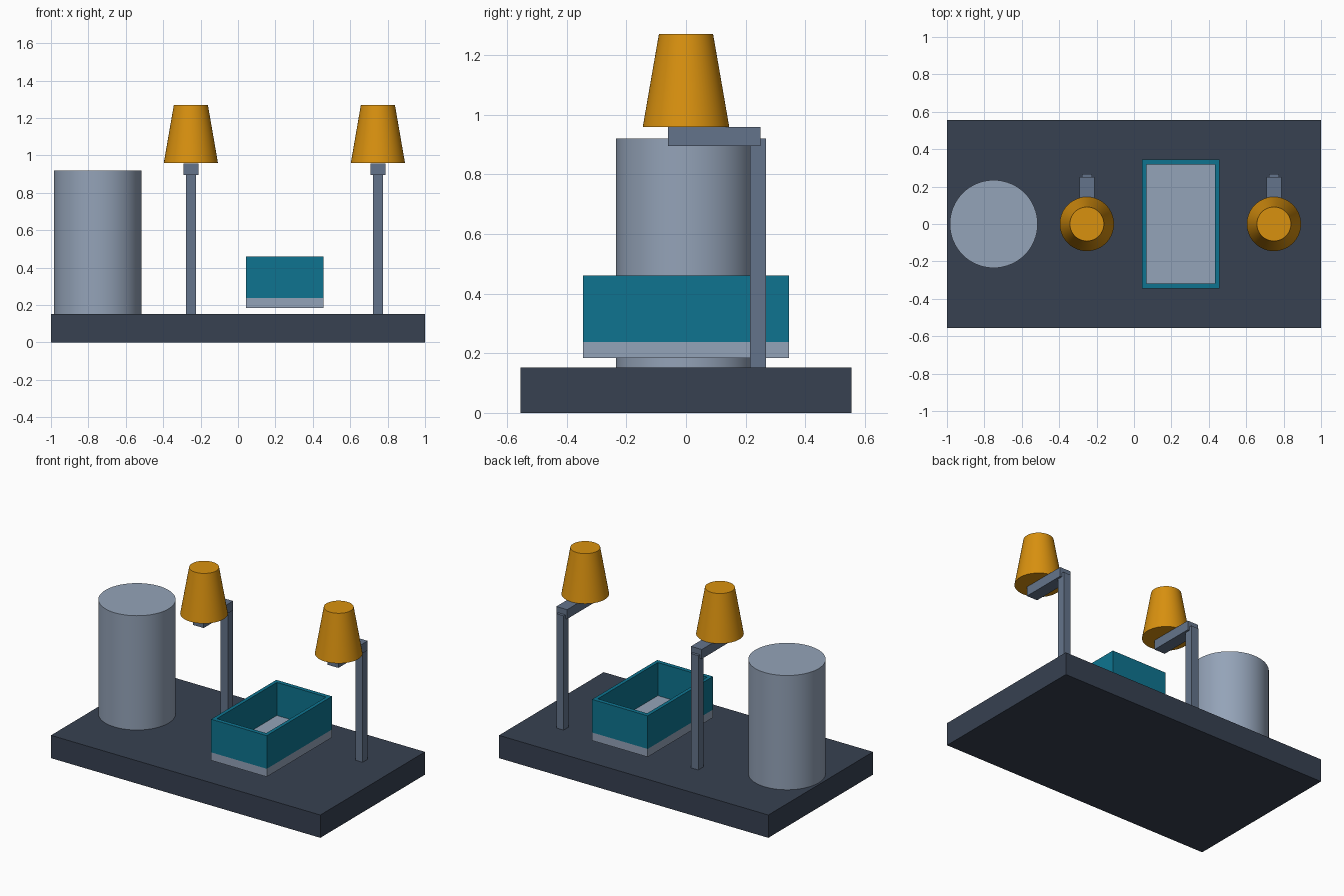
import bpy
import bmesh
from mathutils import Matrix, Vector

if "Cube" in bpy.data.objects:
    bpy.data.objects.remove(bpy.data.objects["Cube"], do_unlink=True)


def srgb(c):
    c /= 255
    return c / 12.92 if c <= 0.04045 else ((c + 0.055) / 1.055) ** 2.4


def material(name, r, g, b):
    mat = bpy.data.materials.new(name)
    mat.use_nodes = True
    colour = (srgb(r), srgb(g), srgb(b), 1)
    mat.diffuse_color = colour
    mat.node_tree.nodes["Principled BSDF"].inputs["Base Color"].default_value = colour
    return mat


navy = material("dark slate", 55, 65, 81)
silver = material("light grey", 148, 163, 184)
steel = material("steel grey", 100, 116, 139)
teal = material("teal", 14, 116, 144)
amber = material("amber", 217, 145, 15)


def finish(bm, name, mat, smooth=False):
    mesh = bpy.data.meshes.new(name)
    bm.to_mesh(mesh)
    bm.free()
    mesh.materials.append(mat)
    obj = bpy.data.objects.new(name, mesh)
    bpy.context.collection.objects.link(obj)
    if smooth:
        bpy.ops.object.select_all(action="DESELECT")
        obj.select_set(True)
        bpy.context.view_layer.objects.active = obj
        bpy.ops.object.shade_smooth_by_angle()
    return obj


def box(name, low, high, mat):
    low, high = Vector(low), Vector(high)
    bm = bmesh.new()
    place = Matrix.Translation((low + high) / 2) @ Matrix.Diagonal((*(high - low), 1))
    bmesh.ops.create_cube(bm, size=1, matrix=place)
    return finish(bm, name, mat)


def cone(name, x, bottom, top, r_bottom, r_top, mat):
    bm = bmesh.new()
    bmesh.ops.create_cone(bm, cap_ends=True, segments=64, radius1=r_bottom,
                          radius2=r_top, depth=top - bottom,
                          matrix=Matrix.Translation((x, 0, (bottom + top) / 2)))
    return finish(bm, name, mat, smooth=True)


# Base slab and storage tank
DECK = 0.153
box("base", (-1, -0.555, 0), (1, 0.555, DECK), navy)
cone("tank", -0.75, DECK, 0.92, 0.235, 0.235, silver)

# Open tray: grey floor slab with four teal walls
LEFT, RIGHT, HALF, FLOOR, RIM = 0.042, 0.456, 0.346, 0.238, 0.46
WALL_X, WALL_Y = 0.024, 0.028
box("tray_floor", (LEFT, -HALF, 0.184), (RIGHT, HALF, FLOOR), silver)
for side, x in (("right", LEFT), ("left", RIGHT - WALL_X)):
    box(f"tray_wall_{side}", (x, -HALF, FLOOR), (x + WALL_X, HALF, RIM), teal)
for side, y in (("front", -HALF), ("back", HALF - WALL_Y)):
    box(f"tray_wall_{side}", (LEFT + WALL_X, y, FLOOR),
        (RIGHT - WALL_X, y + WALL_Y, RIM), teal)

# Two lamps: rear post, forward arm and tapered shade
for side, x in (("right", -0.252), ("left", 0.748)):
    box(f"lamp_post_{side}", (x - 0.027, 0.214, DECK), (x + 0.027, 0.268, 0.92), steel)
    box(f"lamp_arm_{side}", (x - 0.04, -0.061, 0.895), (x + 0.04, 0.25, 0.958), steel)
    cone(f"lamp_shade_{side}", x, 0.959, 1.27, 0.145, 0.091, amber)
